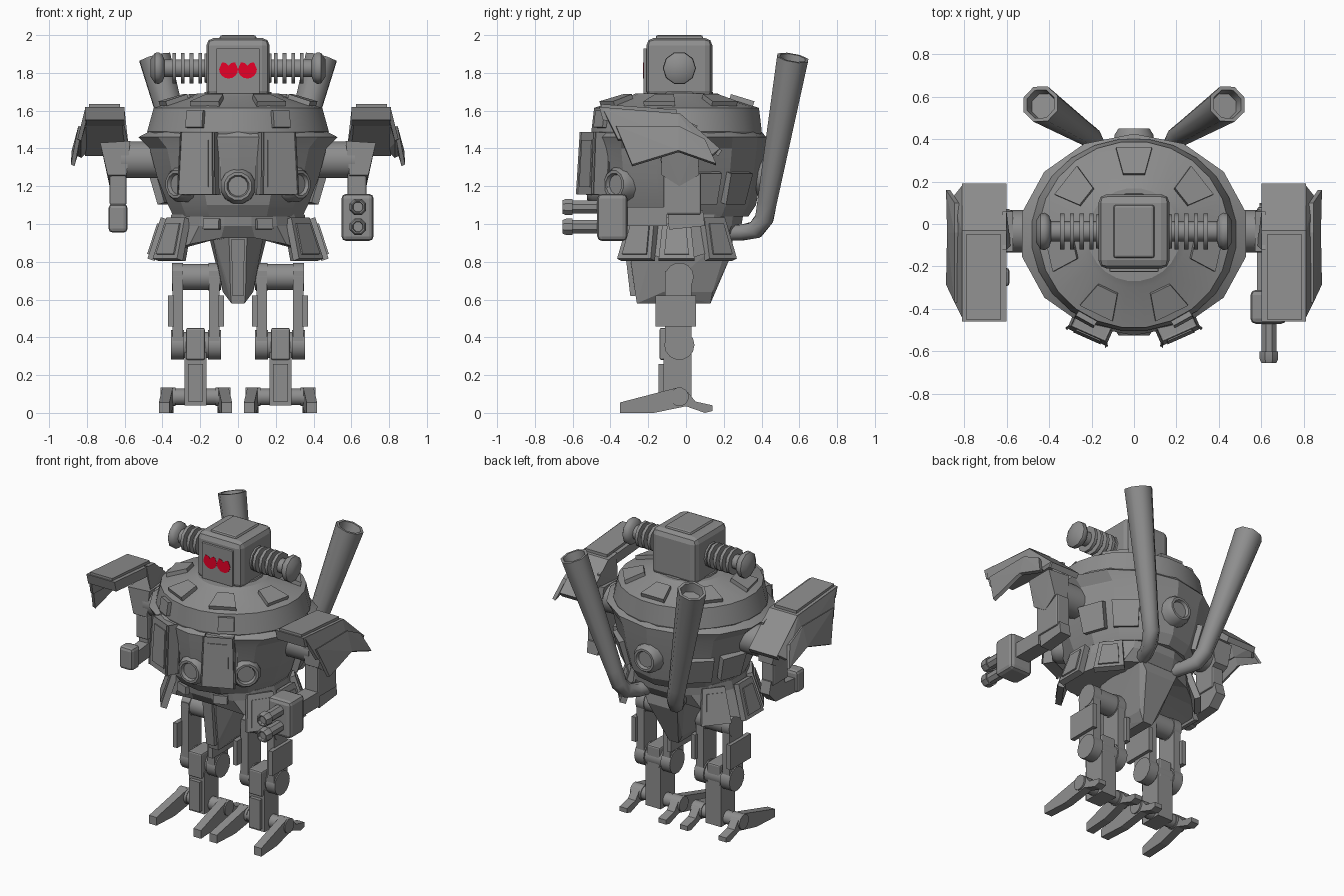
import bpy, bmesh
from math import sin, cos, pi, radians
from mathutils import Vector, Matrix

if "Cube" in bpy.data.objects:
    bpy.data.objects.remove(bpy.data.objects["Cube"])


def material(name, color):
    m = bpy.data.materials.new(name)
    m.use_nodes = True
    m.diffuse_color = color
    m.node_tree.nodes["Principled BSDF"].inputs["Base Color"].default_value = color
    return m


STEEL = material("steel_grey", (0.27, 0.27, 0.27, 1))
RED = material("eye_red", (0.8, 0.0, 0.02, 1))
CY = -0.05  # centre of the torso in y


def finish(name, bm, smooth=0, mat=STEEL):
    bmesh.ops.recalc_face_normals(bm, faces=bm.faces)
    mesh = bpy.data.meshes.new(name)
    bm.to_mesh(mesh)
    bm.free()
    if smooth:
        mesh.shade_smooth()
        mesh.set_sharp_from_angle(angle=radians(smooth))
    mesh.materials.append(mat)
    bpy.context.scene.collection.objects.link(bpy.data.objects.new(name, mesh))


def loft(name, rings, smooth=0):
    bm = bmesh.new()
    loops = [[bm.verts.new(p) for p in ring] for ring in rings]
    n = len(loops[0])
    for a, b in zip(loops, loops[1:]):
        for i in range(n):
            j = (i + 1) % n
            bm.faces.new((a[i], a[j], b[j], b[i]))
    bm.faces.new(loops[0])
    bm.faces.new(loops[-1])
    finish(name, bm, smooth)


def hull(name, points):
    bm = bmesh.new()
    bmesh.ops.convex_hull(bm, input=[bm.verts.new(p) for p in points])
    bmesh.ops.dissolve_limit(bm, angle_limit=0.02, verts=bm.verts, edges=bm.edges)
    finish(name, bm)


def extrude(name, points, vec, mat=STEEL):
    """Solid swept from a flat outline along vec."""
    bm = bmesh.new()
    face = bm.faces.new([bm.verts.new(p) for p in points])
    geom = bmesh.ops.extrude_face_region(bm, geom=[face])["geom"]
    bm.faces.new(reversed(face.verts)) if not face.is_valid else None
    bmesh.ops.translate(bm, vec=vec, verts=[g for g in geom if isinstance(g, bmesh.types.BMVert)])
    finish(name, bm, mat=mat)


def prism(name, profile, x0, x1, splay=0):
    """Extrude a (y, z) profile along x; splay moves the front part sideways."""
    extrude(name, [(x0 + splay * max(0, -y), y, z) for y, z in profile], (x1 - x0, 0, 0))


def block(name, size, place, taper=1, bevel=0):
    """Box with its top narrowed by taper, placed by a matrix or a centre."""
    matrix = place if isinstance(place, Matrix) else Matrix.Translation(place)
    bm = bmesh.new()
    bmesh.ops.create_cube(bm, size=1, matrix=Matrix.Diagonal((*size, 1)))
    for v in bm.verts:
        if v.co.z > 0:
            v.co.x *= taper
    bm.transform(matrix)
    if bevel:
        bmesh.ops.bevel(bm, geom=bm.edges[:], offset=bevel, segments=2,
                        profile=0.5, affect='EDGES')
    finish(name, bm)


def tube(name, points, radii, n=12, hollow=0, smooth=40):
    """Round body following points, one radius per point, with a bore of hollow depth."""
    pts = [Vector(p) for p in points]
    tans = [(pts[min(i + 1, len(pts) - 1)] - pts[max(i - 1, 0)]).normalized()
            for i in range(len(pts))]
    rows = list(zip(pts, tans, radii))
    if hollow:
        p, t, r = rows[-1]
        rows += [(p, t, r * 0.8), (p - t * hollow, t, r * 0.7)]
    rings = []
    for p, t, r in rows:
        ref = Vector((0, 1, 0)) if abs(t.x) > 0.8 else Vector((1, 0, 0))
        u = t.cross(ref).normalized()
        v = t.cross(u)
        rings.append([p + r * (u * cos(a) + v * sin(a))
                      for a in ((i + 0.5) * 2 * pi / n for i in range(n))])
    loft(name, rings, smooth)


def lathe(name, profile, n, smooth=0):
    """Rows are (x radius, y radius, z, lift of the front and back)."""
    angles = [(i + .5) * 2 * pi / n for i in range(n)]
    loft(name, [[(rx * cos(a), CY + ry * sin(a), z + lift * sin(a) ** 2) for a in angles]
                for rx, ry, z, lift in profile], smooth)


def around(deg, rx, ry, z, tilt=0):
    """Matrix whose local y points outward from the torso axis."""
    a = radians(deg)
    return (Matrix.Translation((rx * cos(a), CY + ry * sin(a), z))
            @ Matrix.Rotation(a - pi / 2, 4, 'Z') @ Matrix.Rotation(radians(tilt), 4, 'X'))


# Torso: domed drum above a faceted belly
lathe("shoulder_drum", [(.22, .22, 1.69, 0), (.25, .25, 1.675, 0), (.45, .44, 1.615, 0),
                        (.485, .455, 1.49, 0), (.46, .44, 1.44, 0)], 24, 22)
lathe("belly", [(.46, .44, 1.5, 0), (.54, .475, 1.46, 0), (.48, .47, 1.4, 0),
                (.44, .45, 1.25, 0), (.38, .42, 1.1, 0), (.35, .38, 1.04, 0)], 14, 20)
for i in range(7):
    block("dome_tab", (.17, .035, .13), around(90 + i * 360 / 7, .345, .345, 1.652, 73), .6)
for a, turn in ((-61, -5), (-119, 5)):
    block("drum_tile", (.1, .03, .09), around(a, .465, .455, 1.555, 8))
    block("chest_flap", (.2, .08, .31), around(a + turn, .5, .48, 1.32, 3), .9, .01)
    block("chest_flap_panel", (.14, .02, .25), around(a + turn, .53, .518, 1.32, 3), .9)
for a, z, out in ((-90, 1.2, .475), (-45, 1.21, .47), (-135, 1.21, .47), (90, 1.25, .5)):
    d = Vector((cos(radians(a)), sin(radians(a)), 0))
    c = Vector((0, CY, z))
    tube("belly_port", [c + d * .3, c + d * (out - .03), c + d * out], [.1, .095, .075], 12, .02)
for a in (20, 48, 132, 160):
    block("belly_panel", (.15, .04, .17), around(a, .43, .425, 1.19, -16), 1.15)

# Skirt with hanging plates
lathe("skirt", [(.36, .36, 1.05, 0), (.37, .35, .99, 0), (.46, .3, .81, .12),
                (.14, .14, .93, 0)], 16)
for a, w in ((0, .19), (180, .19), (-36, .22), (-144, .22), (40, .19), (140, .19)):
    block("skirt_plate", (w, .04, .23), around(a, .425, .33, .92, 18), .75)
    block("skirt_plate_panel", (w - .06, .02, .17), around(a, .445, .348, .92, 18), .75)
for a in (-68, -112):
    block("skirt_tile", (.09, .03, .055), around(a, .37, .36, 1.0, 5))

# Keel with a narrow prow and front strip
hull("keel", [(s * x, y, z) for s in (1, -1) for x, y, z in
              ((.05, -.31, .96), (.14, -.15, .96), (.16, .24, .96), (.045, -.3, .86),
               (.12, -.15, .86), (.11, .25, .86), (.08, -.12, .64), (.04, -.27, .64),
               (.07, .14, .64), (.035, -.26, .58), (.035, .13, .58))])
hull("keel_strip", [(s * x, y, z) for s in (1, -1) for x, y, z in
                    ((.035, -.33, .92), (.035, -.25, .92), (.03, -.295, .62), (.03, -.24, .62))])

# Head
tube("neck", [(0, -.035, 1.62), (0, -.035, 1.7)], [.2, .18], 16)
block("head", (.335, .35, .32), (0, -.035, 1.825), 1, .04)
block("head_cap", (.21, .25, .05), (0, -.035, 1.975), .9, .012)
block("face_plate", (.23, .03, .24), (0, -.21, 1.81), 1, .004)
for s in (1, -1):
    rim = [(.05 + .05 * cos(a), 1.82 + .05 * sin(a)) for a in (pi + i * pi / 8 for i in range(9))]
    crown = [(.085, 1.855), (.065, 1.853), (.05, 1.838), (.035, 1.853), (.015, 1.855)]
    extrude("eye", [(s * x, -.227, z) for x, z in rim + crown], (0, .005, 0), RED)

for s in (1, -1):
    def on(*pts):
        return [(s * x, y, z) for x, y, z in pts]

    def rod(name, x0, x1, y, z, r, n=12):
        tube(name, on((x0, y, z), (x1, y, z)), [r, r], n)

    # Ear coils
    steps = ((.15, .085), (.178, .08), (.178, .048), (.39, .048), (.4, .075),
             (.42, .088), (.44, .085), (.462, .05))
    tube("ear", on(*[(x, -.035, 1.825) for x, r in steps]), [r for x, r in steps], 10)
    for i in range(4):
        x = .19 + i * .046
        rod("ear_coil", x, x + .02, -.035, 1.825, .085, 10)

    # Exhaust pipes
    tube("exhaust_pipe", on((.08, .1, .95), (.15, .3, .955), (.185, .37, .97), (.21, .415, 1.03),
                            (.235, .43, 1.12), (.44, .565, 1.88)),
         [.045, .045, .05, .053, .056, .09], 8, .06, 50)

    # Shoulders
    rod("shoulder_axle", .4, .62, -.035, 1.34, .1, 14)
    hull("upper_arm", on(*[(x, y, z) for x, y, z in (
        (.57, -.13, 1.44), (.57, .06, 1.44), (.73, -.13, 1.43), (.73, .06, 1.43), (.69, -.13, 1.26),
        (.69, .07, 1.26), (.59, -.13, 1.26), (.59, .07, 1.26), (.6, -.035, 1.2), (.68, -.035, 1.2))]))
    prism("shoulder_plate", [(-.46, 1.62), (-.03, 1.585), (.19, 1.39), (.17, 1.36),
                             (-.04, 1.52), (-.44, 1.55)], s * .6, s * .81)
    prism("shoulder_top_panel", [(-.45, 1.635), (-.05, 1.605), (-.05, 1.58), (-.45, 1.61)],
          s * .625, s * .79)

    def side_plate(name, *corners):
        hull(name, on(*corners, *[(x - .02, y, z - .01) for x, y, z in corners]))

    side_plate("shoulder_side_front", (.81, -.44, 1.61), (.81, -.04, 1.58),
               (.85, -.04, 1.44), (.85, -.36, 1.45))
    side_plate("shoulder_side_back", (.81, -.04, 1.58), (.81, .18, 1.4),
               (.85, .13, 1.36), (.85, -.04, 1.44))
    side_plate("shoulder_fin_front", (.845, -.37, 1.52), (.845, -.04, 1.52),
               (.88, -.04, 1.39), (.885, -.285, 1.315))
    side_plate("shoulder_fin_back", (.845, -.04, 1.52), (.845, .1, 1.45),
               (.885, .16, 1.32), (.88, -.04, 1.39))
    hull("shoulder_inner_flap", on((.6, -.12, 1.6), (.6, .06, 1.52), (.62, .06, 1.52),
                                   (.62, -.12, 1.6), (.58, -.1, 1.42), (.6, .05, 1.42)))

    # Legs
    rod("hip_axle", .09, .35, -.035, .72, .07, 14)
    rod("knee_axle", .09, .355, -.035, .36, .07, 14)
    for x, out in ((.125, -1), (.32, 1)):
        block("thigh_strut", (.055, .14, .4), on((x, -.04, .55))[0])
        rod("hip_disc", x - .03, x + .03, -.035, .72, .076, 14)
        rod("knee_disc", x - .035, x + .035, -.035, .36, .08, 14)
        block("thigh_plate", (.03, .215, .165), on((x + out * .035, -.055, .54))[0])
    block("knee_block", (.1, .17, .17), on((.225, -.055, .365))[0], 1, .01)
    block("shin", (.115, .15, .28), on((.225, -.045, .18))[0])
    block("shin_plate", (.08, .04, .2), on((.225, -.125, .16))[0])
    rod("ankle_axle", .06, .4, -.035, .085, .045)
    toe = [(-.35, 0), (-.35, .055), (-.1, .12), (-.04, .135), (.01, .11), (.05, .06),
           (.14, .04), (.14, .01), (.1, 0), (0, .035), (-.17, 0)]
    for x, out in ((.08, -1), (.37, 1)):
        prism("toe", toe, s * (x - .028), s * (x + .028), s * out * .06)
        rod("ankle_disc", x - .04, x + .04, -.035, .085, .05)

# Left arm with twin guns
block("left_elbow", (.1, .2, .22), (.63, -.02, 1.16), 1, .01)
hull("left_elbow_guard", [(x, y, z) for x in (.59, .67) for y, z in
                          ((-.1, 1.1), (.09, 1.07), (.1, .99), (-.09, .97))])
block("left_forearm", (.1, .22, .1), (.63, -.21, 1.04))
block("gun_body", (.17, .16, .25), (.633, -.39, 1.035), 1, .025)
for z in (1.09, .985):
    steps = ((-.45, .038), (-.6, .038), (-.6, .047), (-.635, .047), (-.655, .038))
    tube("gun_barrel", [(.635, y, z) for y, r in steps], [r for y, r in steps], 8, .02)

# Right arm with hooked hand
block("right_elbow", (.09, .16, .16), (-.635, -.04, 1.18), 1, .01)
prism("right_forearm", [(-.1, 1.13), (.05, 1.13), (.07, 1.05), (0, .98), (-.26, .96),
                        (-.28, 1.05), (-.1, 1.07)], -.67, -.6)
block("right_hand", (.1, .09, .15), (-.635, -.25, 1.03), 1, .02)
